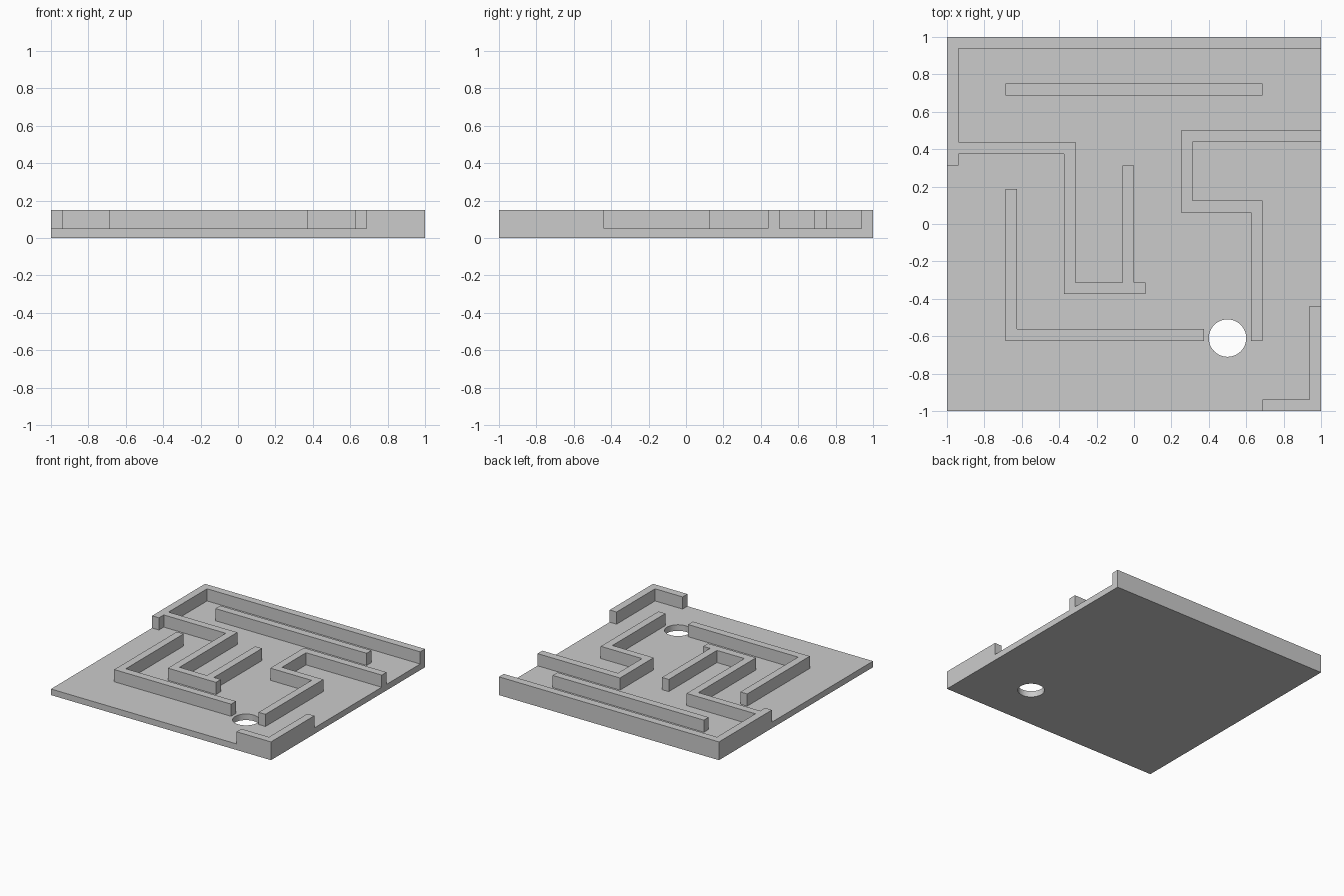
import bpy, math

if "Cube" in bpy.data.objects:
    bpy.data.objects.remove(bpy.data.objects["Cube"])

U = 1 / 16            # wall thickness, used as the grid unit
FLOOR, TOP = 0.05, 0.15

grey = bpy.data.materials.new("light_grey")
grey.diffuse_color = (0.6, 0.6, 0.6, 1)
grey.use_nodes = True
grey.node_tree.nodes["Principled BSDF"].inputs["Base Color"].default_value = grey.diffuse_color


def slab(name, outlines, z0, z1):
    """Extrude closed flat outlines from z0 to z1; inner outlines become holes."""
    curve = bpy.data.curves.new(name + "_profile", 'CURVE')
    curve.dimensions = '2D'
    curve.fill_mode = 'BOTH'
    curve.extrude = (z1 - z0) / 2
    for pts in outlines:
        s = curve.splines.new('POLY')
        s.points.add(len(pts) - 1)
        for p, (x, y) in zip(s.points, pts):
            p.co = (x, y, 0, 1)
        s.use_cyclic_u = True
    temp = bpy.data.objects.new(name + "_temp", curve)
    bpy.context.collection.objects.link(temp)
    bpy.context.view_layer.update()
    deps = bpy.context.evaluated_depsgraph_get()
    mesh = bpy.data.meshes.new_from_object(temp.evaluated_get(deps))
    bpy.data.objects.remove(temp)
    bpy.data.curves.remove(curve)
    mesh.name = name
    mesh.materials.clear()
    mesh.materials.append(grey)
    mesh.shade_flat()
    obj = bpy.data.objects.new(name, mesh)
    obj.location.z = (z0 + z1) / 2
    bpy.context.collection.objects.link(obj)
    return obj


# Floor plate with a round hole
circle = [(0.5 + 0.1 * math.cos(math.tau * i / 64),
           -0.61 + 0.1 * math.sin(math.tau * i / 64)) for i in range(64)]
slab("floor_plate", [[(-1, -1), (1, -1), (1, 1), (-1, 1)], circle], 0, FLOOR)

# Maze walls, outlines in grid units
walls = {
    "outer_wall": [(16, 16), (-16, 16), (-16, 5), (-15, 5), (-15, 6), (-6, 6),
                   (-6, -6), (1, -6), (1, -5), (0, -5), (0, 5), (-1, 5),
                   (-1, -5), (-5, -5), (-5, 7), (-15, 7), (-15, 15), (16, 15)],
    "back_bar_wall": [(-11, 11), (11, 11), (11, 12), (-11, 12)],
    "zigzag_wall": [(16, 8), (4, 8), (4, 1), (10, 1), (10, -10), (11, -10),
                    (11, 2), (5, 2), (5, 7), (16, 7)],
    "front_left_wall": [(-11, 3), (-11, -10), (6, -10), (6, -9), (-10, -9), (-10, 3)],
    "front_corner_wall": [(11, -16), (16, -16), (16, -7), (15, -7), (15, -15), (11, -15)],
}
for name, pts in walls.items():
    slab(name, [[(x * U, y * U) for x, y in pts]], FLOOR, TOP)
